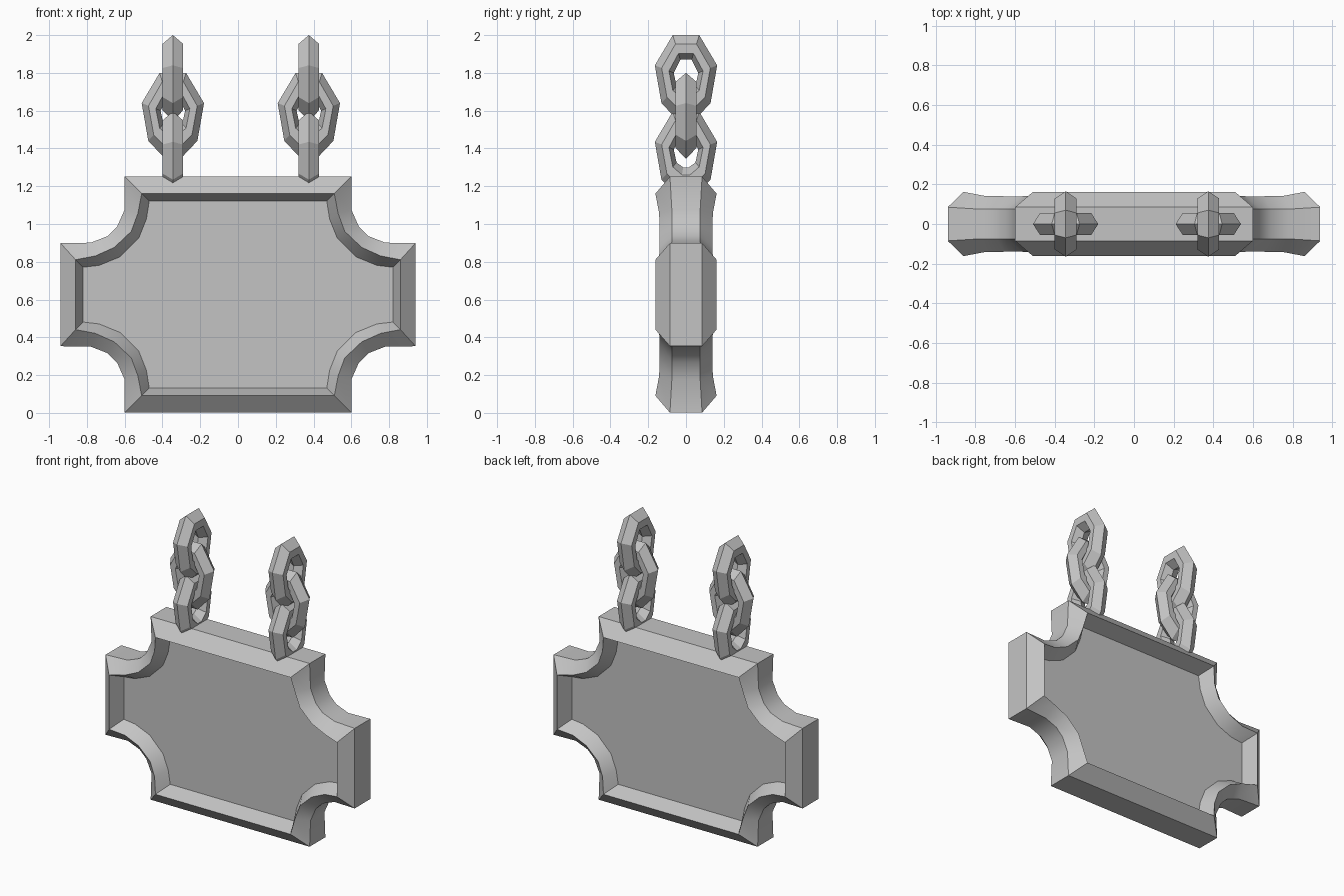
import bpy, bmesh
from mathutils import Vector

cube = bpy.data.objects.get("Cube")
if cube:
    bpy.data.objects.remove(cube, do_unlink=True)

grey = bpy.data.materials.new("plain grey")
grey.use_nodes = True
grey.diffuse_color = (0.55, 0.55, 0.55, 1)
grey.node_tree.nodes["Principled BSDF"].inputs["Base Color"].default_value = grey.diffuse_color


def bridge(bm, a, b):
    """Join two closed rings of vertices with quads."""
    n = len(a)
    for i in range(n):
        j = (i + 1) % n
        bm.faces.new((a[i], a[j], b[j], b[i]))


def finish(bm, name):
    bmesh.ops.recalc_face_normals(bm, faces=bm.faces)
    mesh = bpy.data.meshes.new(name)
    bm.to_mesh(mesh)
    bm.free()
    mesh.materials.append(grey)
    obj = bpy.data.objects.new(name, mesh)
    bpy.context.collection.objects.link(obj)
    return obj


# Sign board: quarter outlines (x, height from centre, depth), mirrored into rings
MID = 0.626
outer = [(.60, .625, .085), (.60, .45, .075), (.64, .36, .075),
         (.69, .31, .075), (.78, .275, .075), (.94, .273, .085)]
ridge = [(.51, .535, .162), (.53, .43, .142), (.565, .335, .14),
         (.655, .25, .14), (.755, .205, .142), (.86, .185, .162)]
panel = [(.47, .495, .06), (.485, .40, .06), (.525, .30, .06),
         (.625, .20, .06), (.735, .155, .06), (.82, .145, .06)]


def full_ring(bm, quarter, side):
    loop = []
    for sx, sz, step in ((1, 1, 1), (1, -1, -1), (-1, -1, 1), (-1, 1, -1)):
        loop += [bm.verts.new((sx * x, side * y, MID + sz * z))
                 for x, z, y in quarter[::step]]
    return loop


bm = bmesh.new()
rings = [full_ring(bm, q, -1) for q in (panel, ridge, outer)]
rings += [full_ring(bm, q, 1) for q in (outer, ridge, panel)]
for a, b in zip(rings, rings[1:]):
    bridge(bm, a, b)
bm.faces.new(rings[0])
bm.faces.new(rings[-1])
board = finish(bm, "sign_board")
bpy.context.view_layer.objects.active = board
board.select_set(True)
bpy.ops.object.shade_smooth_by_angle(angle=0.52)
board.select_set(False)

# Chain links: a faceted loop swept with a six-sided section
link_outside = [(.07, .16), (.165, 0), (.13, -.20), (.04, -.295)]
link_inside = [(.03, .03), (.065, -.04), (.05, -.11), (.015, -.135)]
section = [(0, 0), (.36, .055), (.75, .055), (1, 0), (.75, -.055), (.36, -.055)]


def make_link(name, cx, cz, across):
    bm = bmesh.new()
    rings = []
    pairs = list(zip(link_outside, link_inside))
    for sign, half in ((1, pairs), (-1, pairs[::-1])):
        for out, inn in half:
            ring = []
            for t, thick in section:
                u, z = Vector(out).lerp(Vector(inn), t)
                x, y = (sign * u, thick) if across else (thick, sign * u)
                ring.append(bm.verts.new((cx + x, y, cz + z)))
            rings.append(ring)
    for a, b in zip(rings, rings[1:] + rings[:1]):
        bridge(bm, a, b)
    finish(bm, name)


for side, cx in (("right", -.345), ("left", .375)):
    make_link(side + "_lower_link", cx, 1.435, False)
    make_link(side + "_middle_link", cx, 1.64, True)
    make_link(side + "_upper_link", cx, 1.84, False)
